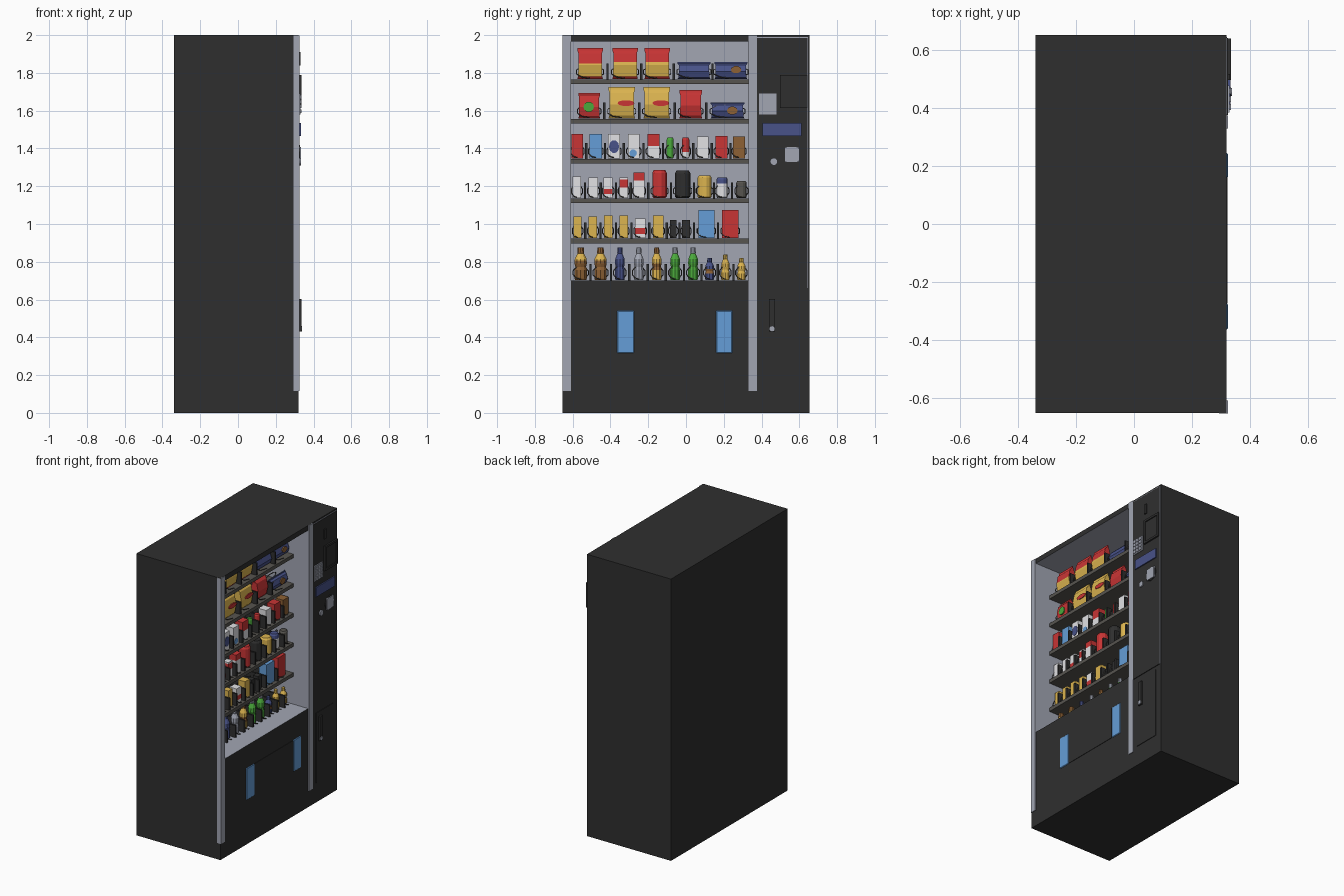
import bpy, bmesh, math

if "Cube" in bpy.data.objects:
    bpy.data.objects.remove(bpy.data.objects["Cube"])

COLORS = {
    'charcoal': (.028, .028, .028), 'frame_grey': (.36, .38, .45), 'shelf_grey': (.095, .09, .08),
    'red': (.58, .035, .035), 'yellow': (.72, .46, .08), 'navy': (.065, .085, .25),
    'sky_blue': (.13, .34, .68), 'white': (.76, .76, .78), 'green': (.07, .40, .045),
    'brown': (.27, .12, .035)}
NAMES = list(COLORS)
MATS = []
for n, c in COLORS.items():
    m = bpy.data.materials.new(n)
    m.diffuse_color = (*c, 1)
    m.use_nodes = True
    m.node_tree.nodes["Principled BSDF"].inputs["Base Color"].default_value = m.diffuse_color
    MATS.append(m)


def finish(bm, name):
    bmesh.ops.recalc_face_normals(bm, faces=bm.faces)
    me = bpy.data.meshes.new(name)
    bm.to_mesh(me)
    bm.free()
    for m in MATS:
        me.materials.append(m)
    ob = bpy.data.objects.new(name, me)
    bpy.context.collection.objects.link(ob)
    return ob


def add_box(bm, x, y, z, color):
    r = bmesh.ops.create_cube(bm, size=1)
    for v in r['verts']:
        v.co = [a + (b - a) * (t + .5) for (a, b), t in zip((x, y, z), v.co)]
    for f in {f for v in r['verts'] for f in v.link_faces}:
        f.material_index = NAMES.index(color)


def box(name, x, y, z, color):
    bm = bmesh.new()
    add_box(bm, x, y, z, color)
    return finish(bm, name)


def disc(name, x, y, z, r, color, thick=.006, squash=1.0, n=16):
    """Short cylinder facing +x."""
    bm = bmesh.new()
    rings = [[bm.verts.new((px, y + r * math.cos(a * math.tau / n), z + r * squash * math.sin(a * math.tau / n)))
              for a in range(n)] for px in (x, x + thick)]
    for i in range(n):
        bm.faces.new((rings[0][i - 1], rings[0][i], rings[1][i], rings[1][i - 1]))
    bm.faces.new(rings[0])
    bm.faces.new(rings[1])
    for f in bm.faces:
        f.material_index = NAMES.index(color)
    return finish(bm, name)


# Cabinet: one shell with a display cavity opening towards +x
XF, XB = .32, -.10
Y0, Y1, Z0, Z1 = -.61, .33, .70, 1.965
bm = bmesh.new()


def rect(x, ya, yb, za, zb):
    return [bm.verts.new((x, y, z)) for y, z in ((ya, za), (yb, za), (yb, zb), (ya, zb))]


loops = [rect(-.34, -.654, .654, 0, 2), rect(XF, -.654, .654, 0, 2),
         rect(XF, Y0, Y1, Z0, Z1), rect(XB, Y0, Y1, Z0, Z1)]
bm.faces.new(loops[0])
for k in range(3):
    for i in range(4):
        f = bm.faces.new((loops[k][i - 1], loops[k][i], loops[k + 1][i], loops[k + 1][i - 1]))
        f.material_index = 1 if k == 2 else 0
bm.faces.new(loops[3]).material_index = 1
finish(bm, 'cabinet')

# Front uprights
box('left_upright', (.293, .325), (-.655, Y0), (.115, 1.999), 'frame_grey')
box('right_upright', (.30, .325), (Y1, .375), (.115, 1.999), 'frame_grey')

# Retrieval hatch
box('hatch_flap', (.319, .323), (-.275, .16), (.318, .54), 'charcoal')
for name, a, b in (('hatch_left_grip', -.365, -.275), ('hatch_right_grip', .16, .245)):
    ob = box(name, (.316, .325), (a, b), (.316, .542), 'sky_blue')
    bv = ob.modifiers.new('bevel', 'BEVEL')
    bv.width, bv.segments = .004, 1

# Control panel
box('control_panel_rim', (.318, .322), (.377, .647), (.66, 1.99), 'frame_grey')
box('control_panel', (.318, .325), (.377, .643), (.657, 1.985), 'charcoal')
box('coin_slot', (.32, .332), (.497, .518), (1.84, 1.91), 'charcoal')
bm = bmesh.new()
for y, z in (((.497, .642), (1.775, 1.79)), ((.497, .642), (1.615, 1.63)),
             ((.497, .51), (1.63, 1.775)), ((.629, .642), (1.63, 1.775))):
    add_box(bm, (.32, .336), y, z, 'charcoal')
finish(bm, 'note_reader_frame')
box('note_reader_plate', (.32, .329), (.51, .629), (1.63, 1.775), 'charcoal')
box('keypad', (.32, .331), (.386, .479), (1.58, 1.69), 'frame_grey')
bm = bmesh.new()
for r in range(4):
    for c in range(3):
        y, z = .394 + c * .028, 1.588 + r * .025
        add_box(bm, (.33, .336), (y, y + .021), (z, z + .019), 'frame_grey')
finish(bm, 'keypad_buttons')
box('display', (.32, .333), (.405, .612), (1.466, 1.534), 'navy')
disc('coin_return_ring', .32, .56, 1.367, .052, 'charcoal', .009, 1.0, 8)
box('coin_return_cup', (.32, .334), (.523, .597), (1.328, 1.408), 'frame_grey')
disc('return_button', .32, .465, 1.33, .02, 'frame_grey', .013)

# Service door with handle and lock
box('service_door', (.318, .324), (.415, .602), (.14, .635), 'charcoal')
box('service_handle', (.32, .335), (.44, .472), (.43, .602), 'charcoal')
disc('service_lock', .33, .456, .445, .014, 'frame_grey', .009)

# Product shapes: (height fraction, width fraction, depth fraction)
SHAPES = {
    'box': (4, [(0, 1, 1), (1, 1, 1)]),
    'bag': (4, [(0, 1, .15), (.1, .94, .6), (.45, .92, 1), (.82, .92, .6), (.92, 1, .15), (1, 1, .1)]),
    'can': (12, [(0, .8, .8), (.06, 1, 1), (.9, 1, 1), (1, .8, .8)]),
    'bottle': (10, [(0, .9, .9), (.05, 1, 1), (.3, 1, 1), (.4, .85, .85), (.5, 1, 1), (.65, .95, .95),
                    (.82, .5, .5), (.84, .55, .55), (1, .5, .5)]),
}
XC = .15


def product(bm, kind, ya, yb, z, h, bands):
    """Loft a product; bands = [(top fraction, colour), ...] from the bottom up."""
    n, prof = SHAPES[kind]
    w = (yb - ya) / 2
    d = w if n > 4 else min(w, .03)
    prof = list(prof)
    for t, _ in bands[:-1]:
        for a, b in zip(prof, prof[1:]):
            if a[0] < t < b[0]:
                k = (t - a[0]) / (b[0] - a[0])
                prof.append(tuple(p + (q - p) * k for p, q in zip(a, b)))
                break
    prof.sort()
    s = math.sqrt(2) if n == 4 else 1
    rings = [[bm.verts.new((XC + s * d * fd * math.sin((i + .5) * math.tau / n),
                            (ya + yb) / 2 + s * w * fw * math.cos((i + .5) * math.tau / n), z + h * t))
              for i in range(n)] for t, fw, fd in prof]

    def face(vs, t):
        col = next((c for top, c in bands if t < top), bands[-1][1])
        bm.faces.new(vs).material_index = NAMES.index(col)
    face(rings[0], 0)
    face(rings[-1], 1)
    for j in range(len(rings) - 1):
        for i in range(n):
            face((rings[j][i - 1], rings[j][i], rings[j + 1][i], rings[j + 1][i - 1]),
                 (prof[j][0] + prof[j + 1][0]) / 2)


# Stock: "kind left right height bands"; bands like yellow.55,red
ROWS = [
    (1.765, ['bag -.575 -.44 .165 red.08,yellow.5,red', 'bag -.39 -.255 .165 red.08,yellow.55,red',
             'bag -.22 -.085 .165 red.08,yellow.55,red', 'bag -.045 .13 .09 navy', 'bag .15 .325 .09 navy']),
    (1.557, ['bag -.57 -.455 .135 red', 'bag -.41 -.27 .165 yellow', 'bag -.225 -.085 .165 yellow',
             'bag -.035 .085 .15 red', 'bag .13 .31 .085 navy']),
    (1.345, ['box -.605 -.545 .13 red', 'box -.51 -.445 .13 sky_blue', 'box -.412 -.35 .13 white',
             'box -.308 -.245 .13 white', 'box -.205 -.14 .13 white.5,red', 'can -.103 -.065 .11 green',
             'can -.022 .018 .11 white.3,red', 'box .058 .118 .115 white', 'box .155 .22 .12 red',
             'box .25 .312 .115 brown']),
    (1.135, ['box -.6 -.555 .115 white', 'box -.515 -.465 .11 white', 'box -.437 -.388 .11 white.2,red.45,white',
             'box -.352 -.308 .11 white.5,red.9,white', 'box -.277 -.22 .135 white.7,red',
             'can -.18 -.1 .148 red', 'can -.06 .025 .145 charcoal', 'can .06 .137 .12 yellow',
             'can .16 .222 .11 white.7,navy', 'can .265 .322 .09 shelf_grey']),
    (.923, ['box -.595 -.553 .115 yellow', 'box -.515 -.47 .115 yellow', 'box -.435 -.39 .12 yellow',
            'box -.352 -.308 .12 yellow', 'box -.27 -.215 .105 white.2,red.5,white', 'box -.175 -.12 .12 yellow',
            'box -.085 -.05 .095 charcoal', 'box -.02 .02 .095 charcoal', 'box .065 .15 .148 sky_blue',
            'box .19 .277 .148 red']),
    (.702, ['bottle -.592 -.523 .172 brown.6,yellow.82,brown', 'bottle -.487 -.418 .172 brown.6,yellow.82,brown',
            'bottle -.377 -.323 .172 navy', 'bottle -.277 -.223 .172 frame_grey',
            'bottle -.182 -.128 .172 yellow.3,brown.5,yellow.82,brown', 'bottle -.085 -.03 .172 green.82,frame_grey',
            'bottle .01 .065 .172 green.82,frame_grey', 'bottle .1 .15 .115 navy.3,brown.5,navy',
            'bottle .185 .232 .135 yellow', 'bottle .27 .317 .115 yellow']),
]
for r, (z, items) in enumerate(ROWS, 1):
    # Shelf tray (the bottom row stands on the cavity floor)
    if r < 6:
        box(f'shelf_{r}', (XB, .205), (Y0, Y1), (z - .025, z), 'shelf_grey')
    stock, dividers = bmesh.new(), bmesh.new()
    coil = bpy.data.curves.new(f'coils_{r}', 'CURVE')
    coil.dimensions, coil.bevel_depth, coil.bevel_resolution = '3D', .003, 0
    coil.materials.append(MATS[2])
    last = None
    for it in items:
        kind, ya, yb, h, b = it.split()
        ya, yb = float(ya), float(yb)
        bands = [(float('0.' + p.split('.')[1]) if '.' in p else 2.0, p.split('.')[0]) for p in b.split(',')]
        product(stock, kind, ya, yb, z + .002, float(h), bands)
        # Divider between neighbouring lanes
        if last is not None:
            m = (last + ya) / 2
            add_box(dividers, (XB + .01, .195), (m - .006, m + .006), (z, z + .085), 'charcoal')
        last = yb
        # Dispensing coil around the product
        turns, n = 4, 10
        sp = coil.splines.new('POLY')
        sp.points.add(turns * n)
        for i, p in enumerate(sp.points):
            a = i / n * math.tau
            p.co = (XB + .02 + .275 * i / (turns * n), (ya + yb) / 2 + ((yb - ya) / 2 + .008) * math.sin(a),
                    z + .04 - .034 * math.cos(a), 1)
    finish(stock, f'products_{r}')
    finish(dividers, f'dividers_{r}')
    bpy.context.collection.objects.link(bpy.data.objects.new(f'coils_{r}', coil))

# Painted label patches on packages
for i, (y, z, rad, sq, col) in enumerate([
        (.265, 1.817, .028, .7, 'brown'), (-.515, 1.62, .028, 1, 'green'), (.245, 1.6, .028, .8, 'brown'),
        (-.318, 1.64, .045, .35, 'red'), (-.133, 1.64, .045, .35, 'red'),
        (-.381, 1.41, .027, 1.3, 'navy'), (-.28, 1.375, .02, 1, 'sky_blue')], 1):
    disc(f'label_{i}', .175, y, z, rad, col, .008, sq, 10)
